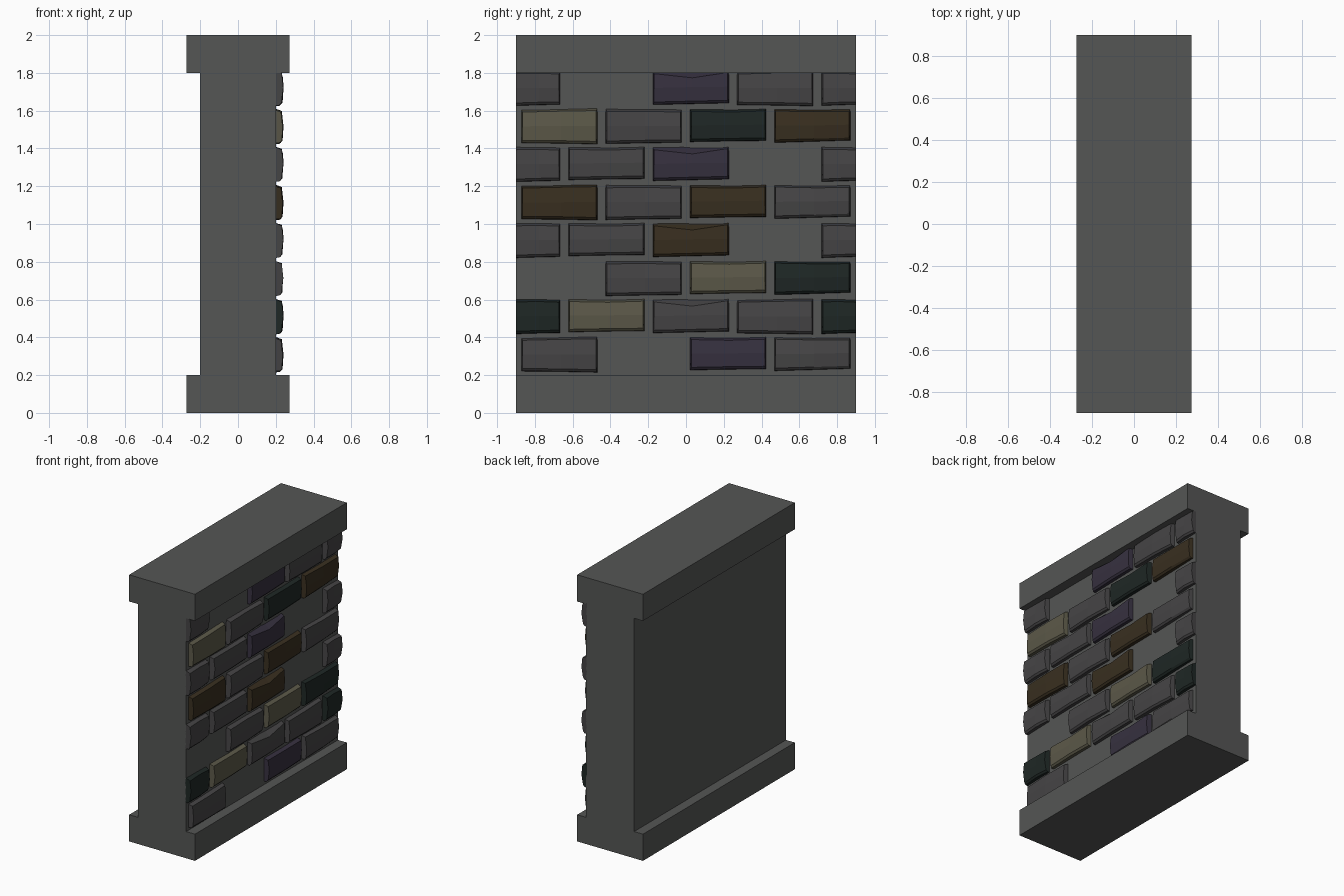
import bpy, bmesh

if "Cube" in bpy.data.objects:
    bpy.data.objects.remove(bpy.data.objects["Cube"])


def material(name, rgb):
    m = bpy.data.materials.new(name)
    m.diffuse_color = (*rgb, 1)
    m.use_nodes = True
    m.node_tree.nodes["Principled BSDF"].inputs["Base Color"].default_value = m.diffuse_color
    return m


MATS = {
    "w": material("mortar", (0.09, 0.093, 0.09)),
    "g": material("grey_stone", (0.06, 0.058, 0.06)),
    "p": material("purple_stone", (0.037, 0.03, 0.05)),
    "d": material("dark_green_stone", (0.013, 0.02, 0.018)),
    "k": material("khaki_stone", (0.105, 0.098, 0.065)),
    "b": material("brown_stone", (0.04, 0.028, 0.014)),
}


def loft(name, sections, mat):
    """Closed solid through equal-length rings of points."""
    bm = bmesh.new()
    rings = [[bm.verts.new(p) for p in s] for s in sections]
    n = len(rings[0])
    for a, b in zip(rings, rings[1:]):
        for i in range(n):
            j = (i + 1) % n
            bm.faces.new((a[i], a[j], b[j], b[i]))
    bm.faces.new(rings[0])
    bm.faces.new(rings[-1])
    bmesh.ops.recalc_face_normals(bm, faces=bm.faces)
    me = bpy.data.meshes.new(name)
    bm.to_mesh(me)
    bm.free()
    me.materials.append(MATS[mat])
    ob = bpy.data.objects.new(name, me)
    bpy.context.collection.objects.link(ob)
    return ob


# Wall with wider plinth and coping: one I-shaped profile along y
W, C = 0.2, 0.273
half = [(C, 0), (C, 0.2), (W, 0.2), (W, 1.8), (C, 1.8), (C, 2)]
profile = half + [(-x, z) for x, z in reversed(half)]
loft("wall_body", [[(x, y, z) for x, z in profile] for y in (-0.9, 0.9)], "w")

# Chipped stone shapes: at left / middle / right of each stone
# (bottom z, top z, top chamfer drop, face x at top, middle, bottom)
SHAPES = [
    [(.002, .180, .014, .228, .236, .230), (.000, .183, .012, .232, .241, .233), (-.004, .188, .014, .226, .235, .226)],
    [(-.002, .186, .018, .232, .240, .226), (.002, .184, .014, .228, .234, .232), (.004, .182, .016, .230, .238, .222)],
    [(.008, .184, .014, .230, .240, .228), (.012, .182, .016, .226, .236, .232), (.014, .186, .014, .232, .238, .226)],
    [(.004, .184, .012, .226, .237, .230), (.010, .180, .012, .230, .240, .230), (.016, .183, .014, .228, .234, .222)],
]
# The stone with a broken upper edge
CHIPPED = [(.003, .182, .014, .232, .238, .228), (.008, .186, .040, .238, .241, .232), (.012, .186, .012, .230, .236, .228)]


def stone(name, y0, y1, z, shape, mat, cut_left=False, cut_right=False):
    mid = y0 + (y1 - y0) * 0.52
    sections = []
    for i, (y, s) in enumerate(zip((y0, mid, y1), shape)):
        bot, top, drop, xt, xm, xb = s
        inset = 0.0
        if i == 0 and not cut_left:
            inset = 0.008
        if i == 2 and not cut_right:
            inset = -0.008
        zm = z + (bot + top) * 0.5
        sections.append([
            (0.19, y, z + bot),
            (xb - 0.008, y + inset * 0.4, z + bot + 0.002),
            (xb + 0.003, y + inset, z + bot + 0.015),
            (xm, y + inset, zm),
            (xt, y + inset, z + top - drop),
            (0.19, y, z + top),
        ])
    loft(name, sections, mat)


# Courses from the bottom up; "." marks a missing stone
COURSES = ["g.pg", "dkggd", ".gkd", "ggb.g", "bgbg", "ggp.g", "kgdb", "g.pgg"]
PITCH, LENGTH = 0.4465, 0.405
for r, course in enumerate(COURSES):
    z = 0.218 + 0.2014 * r
    start = -0.873 if r % 2 == 0 else -1.07
    for c, mat in enumerate(course):
        if mat == ".":
            continue
        y0 = start + c * PITCH
        shape = CHIPPED if r % 2 and c == 2 else SHAPES[(c + r % 2) % 4]
        a, b = max(y0, -0.9), min(y0 + LENGTH, 0.9)
        stone(f"stone_{r}_{c}", a, b, z, shape, mat, a > y0, b < y0 + LENGTH)
